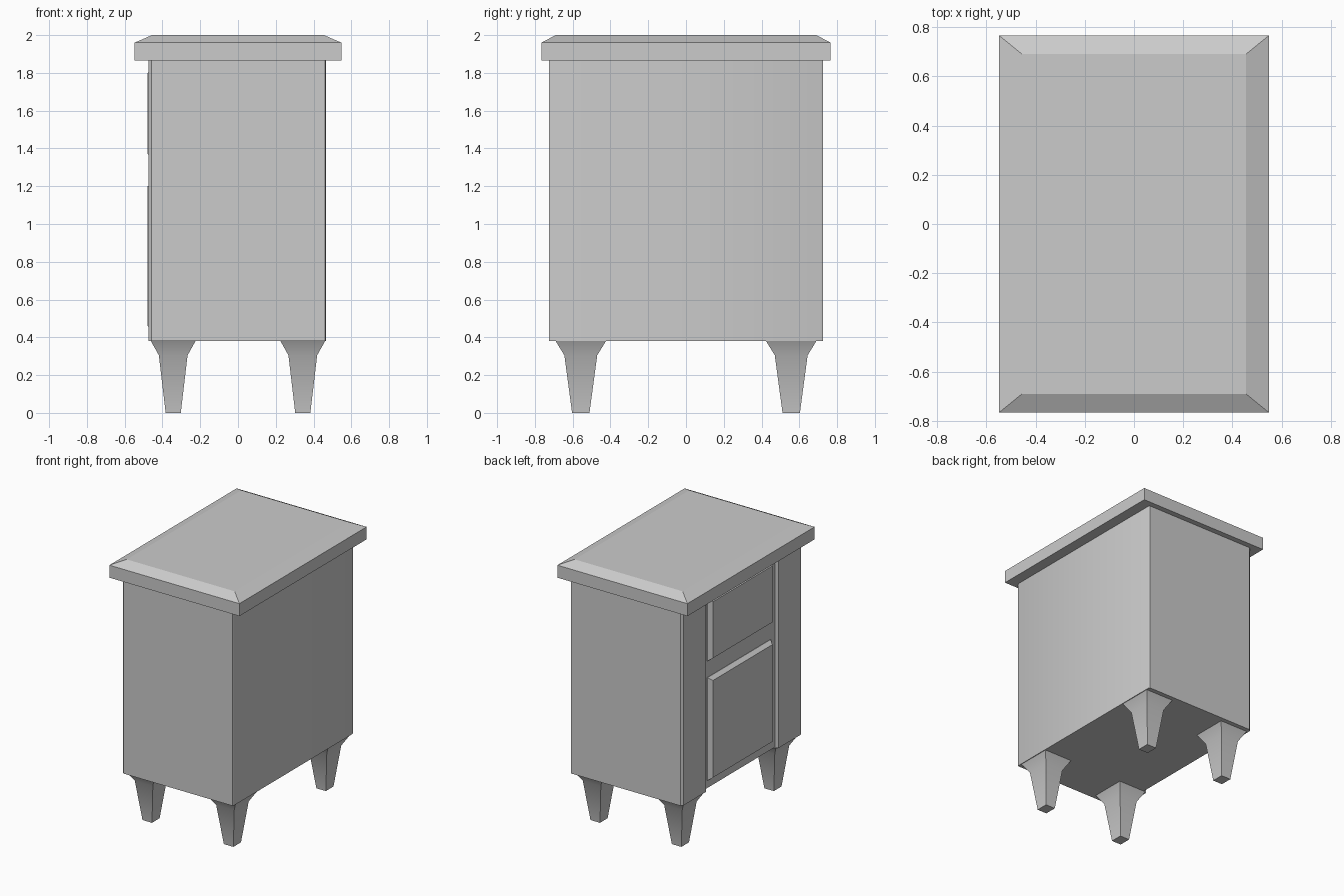
import bpy, bmesh, math

if "Cube" in bpy.data.objects:
    bpy.data.objects.remove(bpy.data.objects["Cube"])


def make_object(name, bm, smooth=False):
    bmesh.ops.recalc_face_normals(bm, faces=bm.faces[:])
    mesh = bpy.data.meshes.new(name)
    bm.to_mesh(mesh)
    bm.free()
    obj = bpy.data.objects.new(name, mesh)
    bpy.context.collection.objects.link(obj)
    if smooth:
        bpy.ops.object.select_all(action='DESELECT')
        obj.select_set(True)
        bpy.context.view_layer.objects.active = obj
        bpy.ops.object.shade_smooth_by_angle(angle=math.radians(30))
    return obj


def loft(name, rings, smooth=False):
    """Skin matching closed rings of points and cap both ends."""
    bm = bmesh.new()
    loops = [[bm.verts.new(p) for p in ring] for ring in rings]
    n = len(loops[0])
    for a, b in zip(loops, loops[1:]):
        for i in range(n):
            j = (i + 1) % n
            bm.faces.new((a[i], a[j], b[j], b[i]))
    bm.faces.new(loops[0])
    bm.faces.new(loops[-1])
    return make_object(name, bm, smooth)


def rect(cx, cy, hx, hy, z):
    return [(cx + sx * hx, cy + sy * hy, z)
            for sx, sy in ((-1, -1), (1, -1), (1, 1), (-1, 1))]


# Cabinet body: plan outline with a full-height recess on the -x face
half = [(0.466, 0.712), (0.461, 0.724), (-0.459, 0.724),
        (-0.474, 0.71), (-0.474, 0.435), (-0.445, 0.435)]
plan = half + [(x, -y) for x, y in reversed(half)]
loft("cabinet_body", [[(x, y, z) for x, y in plan] for z in (0.38, 1.87)], True)

# Top board with bevelled upper edge
loft("top_board", [rect(0, 0, 0.548, 0.766, 1.865),
                   rect(0, 0, 0.548, 0.766, 1.96),
                   rect(0, 0, 0.455, 0.69, 2.0)])


# Raised drawer and door panels with chamfered rims
def panel(name, z0, z1):
    def ring(x, grow):
        w = 0.358 + grow
        return [(x, -w, z0 - grow), (x, w, z0 - grow),
                (x, w, z1 + grow), (x, -w, z1 + grow)]
    loft(name, [ring(-0.44, 0.022), ring(-0.448, 0.022), ring(-0.478, 0.0)])


panel("drawer_front", 1.37, 1.80)
panel("door_front", 0.46, 1.20)

# Tapered legs with flared tops
for sx, side in ((-1, "left"), (1, "right")):
    for sy, end in ((-1, "front"), (1, "back")):
        cx, cy = sx * 0.343, sy * 0.557
        loft(f"{end}_{side}_leg", [rect(cx, cy, 0.04, 0.046, 0),
                                   rect(cx, cy, 0.076, 0.087, 0.305),
                                   rect(cx, cy, 0.118, 0.133, 0.38)], True)
